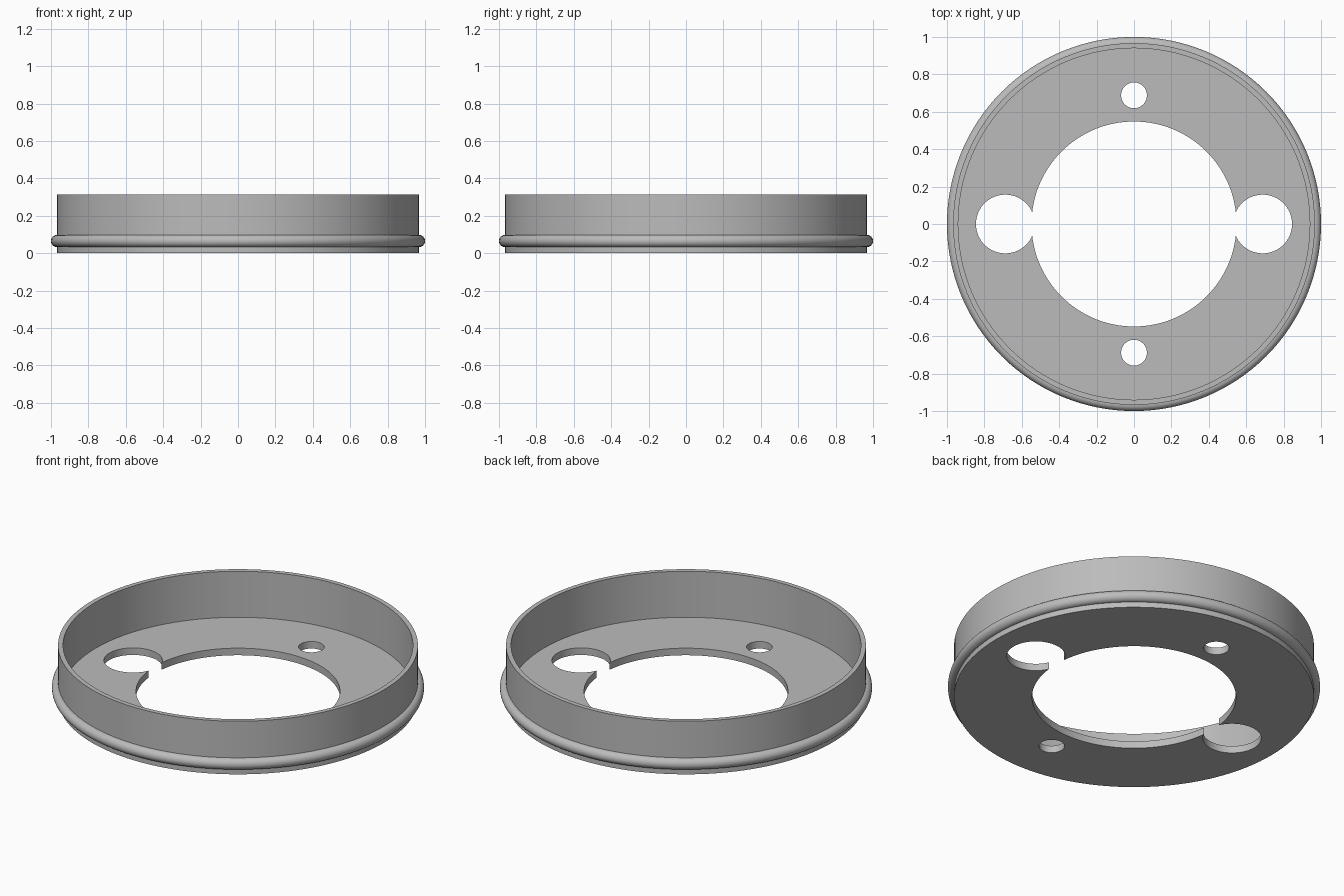
import bpy, bmesh, math

if "Cube" in bpy.data.objects:
    bpy.data.objects.remove(bpy.data.objects["Cube"])

SEGMENTS = 128
grey = bpy.data.materials.new("light_grey")
grey.diffuse_color = (0.5, 0.5, 0.5, 1)
grey.use_nodes = True
grey.node_tree.nodes["Principled BSDF"].inputs["Base Color"].default_value = grey.diffuse_color


def lathe(name, profile):
    """Revolve a closed (radius, z) profile around the z axis."""
    bm = bmesh.new()
    rings = []
    for i in range(SEGMENTS):
        a = 2 * math.pi * i / SEGMENTS
        rings.append([bm.verts.new((r * math.cos(a), r * math.sin(a), z)) for r, z in profile])
    n = len(profile)
    for i in range(SEGMENTS):
        a, b = rings[i], rings[(i + 1) % SEGMENTS]
        for j in range(n):
            k = (j + 1) % n
            bm.faces.new((a[j], b[j], b[k], a[k]))
    bmesh.ops.recalc_face_normals(bm, faces=bm.faces)
    mesh = bpy.data.meshes.new(name)
    bm.to_mesh(mesh)
    bm.free()
    ob = bpy.data.objects.new(name, mesh)
    bpy.context.collection.objects.link(ob)
    mesh.materials.append(grey)
    return ob


# Outer rounded bead, part of the wall profile
BEAD_R, BEAD_Z, WALL_R, INNER_R = 0.033, 0.065, 0.967, 0.94
FLOOR_Z, TOP_Z, HOLE_R = 0.042, 0.315, 0.548
bead = [(WALL_R + BEAD_R * math.cos(t), BEAD_Z + BEAD_R * math.sin(t))
        for t in (math.radians(-90 + 15 * i) for i in range(13))]

# Flanged ring: floor with centre opening, upright wall and bead
ring = lathe("flanged_ring",
             [(HOLE_R, 0), (WALL_R, 0)] + bead +
             [(WALL_R, TOP_Z), (INNER_R, TOP_Z), (INNER_R, FLOOR_Z), (HOLE_R, FLOOR_Z)])

# Holes through the floor: large pair left and right, small pair front and back
holes = [(0.688, 0, 0.157), (-0.688, 0, 0.157), (0, 0.688, 0.069), (0, -0.688, 0.069)]
bpy.context.view_layer.objects.active = ring
for x, y, r in holes:
    bpy.ops.mesh.primitive_cylinder_add(vertices=64, radius=r, depth=0.2, location=(x, y, 0))
    cutter = bpy.context.object
    cutter.name = "hole_cutter"
    cutter.hide_render = True
    bpy.context.view_layer.objects.active = ring
    cut = ring.modifiers.new("hole", 'BOOLEAN')
    cut.operation = 'DIFFERENCE'
    cut.solver = 'EXACT'
    cut.object = cutter
    bpy.ops.object.modifier_apply(modifier=cut.name)
    bpy.data.objects.remove(cutter, do_unlink=True)

# Smooth curved walls, keep the rims crisp
bpy.ops.object.select_all(action='DESELECT')
ring.select_set(True)
bpy.context.view_layer.objects.active = ring
bpy.ops.object.shade_smooth_by_angle(angle=math.radians(30))
